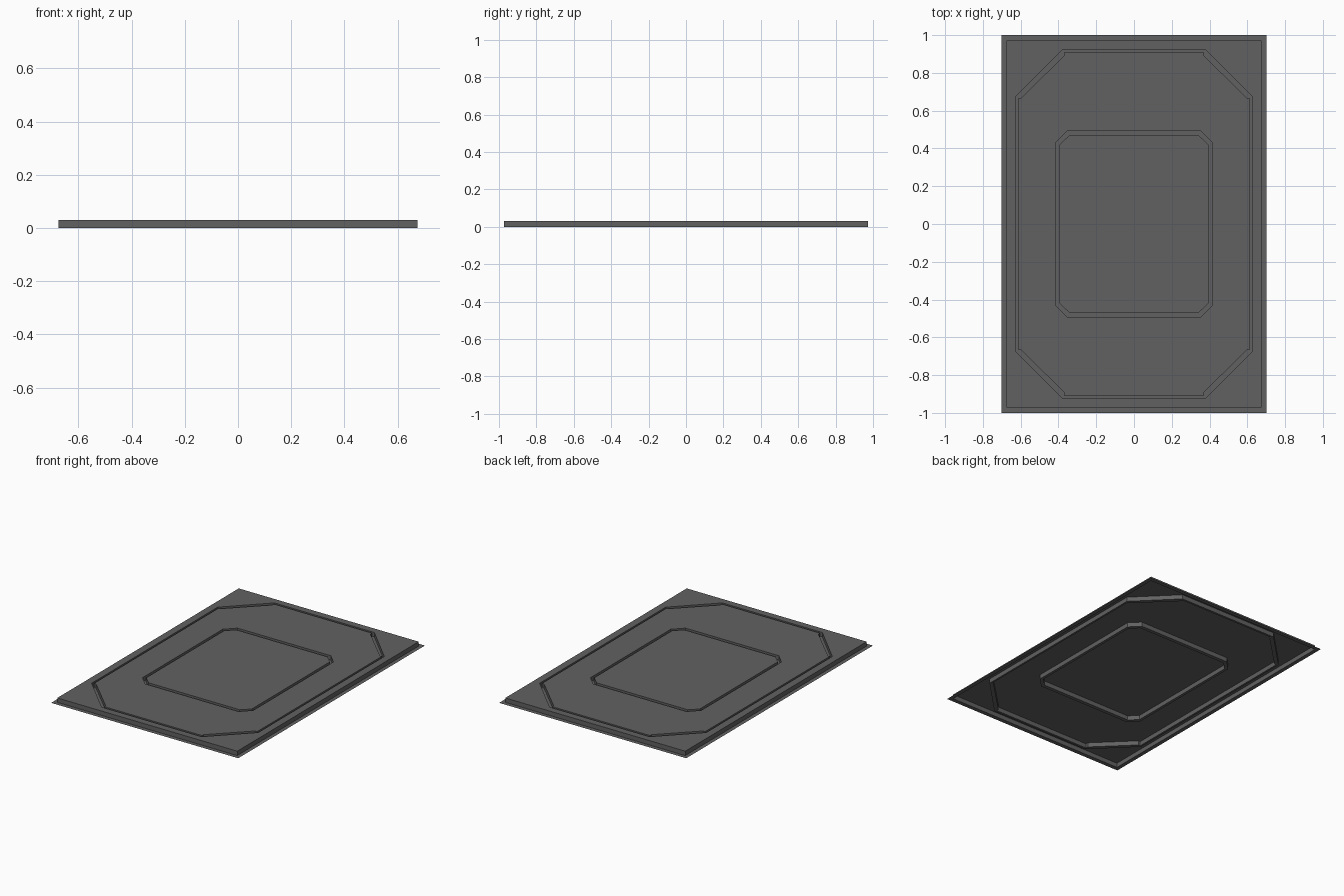
import bpy
import bmesh

old = bpy.data.objects.get("Cube")
if old:
    bpy.data.objects.remove(old, do_unlink=True)

TOP = 0.03

grey = bpy.data.materials.new("dark_grey")
grey.use_nodes = True
colour = (0.12, 0.12, 0.12, 1)
grey.diffuse_color = colour
grey.node_tree.nodes["Principled BSDF"].inputs["Base Color"].default_value = colour


def mirrored(corner):
    """Mirror the points of one corner into a closed outline."""
    loop = []
    for sx, sy in ((1, 1), (-1, 1), (-1, -1), (1, -1)):
        points = corner if sx * sy > 0 else corner[::-1]
        loop += [(sx * x, sy * y) for x, y in points]
    return loop


def ring(bm, loop, z):
    verts = [bm.verts.new((x, y, z)) for x, y in loop]
    edges = [bm.edges.new((v, verts[i - 1])) for i, v in enumerate(verts)]
    return verts, edges


def flat(bm, z, *loops):
    """Level sheet inside the first outline, with the second left open."""
    edges = [e for loop in loops for e in ring(bm, loop, z)[1]]
    bmesh.ops.triangle_fill(bm, edges=edges, use_beauty=True, normal=(0, 0, 1))


def wall(bm, loop, low, high):
    a, b = ring(bm, loop, low)[0], ring(bm, loop, high)[0]
    for i in range(len(a)):
        bm.faces.new((a[i - 1], a[i], b[i], b[i - 1]))


# Outlines from the rim to the centre
rim = mirrored([(0.702, 1.0)])
edge = mirrored([(0.675, 0.972)])
groove_out = mirrored([(0.625, 0.675), (0.375, 0.925)])
groove_in = mirrored([(0.612, 0.668), (0.597, 0.668), (0.368, 0.893), (0.368, 0.91)])
centre_out = mirrored([(0.415, 0.43), (0.35, 0.495)])
centre_in = mirrored([(0.396, 0.418), (0.342, 0.47)])

bm = bmesh.new()
# Flange, raised panels and groove floors
flat(bm, 0, rim, edge)
flat(bm, TOP, edge, groove_out)
flat(bm, 0, groove_out, groove_in)
flat(bm, TOP, groove_in, centre_out)
flat(bm, 0, centre_out, centre_in)
flat(bm, TOP, centre_in)
# Upright walls joining the levels
for outline in (edge, groove_out, groove_in, centre_out, centre_in):
    wall(bm, outline, 0, TOP)

bmesh.ops.remove_doubles(bm, verts=bm.verts, dist=0.0005)
bmesh.ops.recalc_face_normals(bm, faces=bm.faces)
bm.normal_update()
if sum(f.normal.z * f.calc_area() for f in bm.faces) < 0:
    bmesh.ops.reverse_faces(bm, faces=bm.faces)
bmesh.ops.dissolve_limit(bm, angle_limit=0.01, verts=bm.verts, edges=bm.edges)

mesh = bpy.data.meshes.new("floor_tray")
bm.to_mesh(mesh)
bm.free()
mesh.materials.append(grey)
tray = bpy.data.objects.new("floor_tray", mesh)
bpy.context.collection.objects.link(tray)
